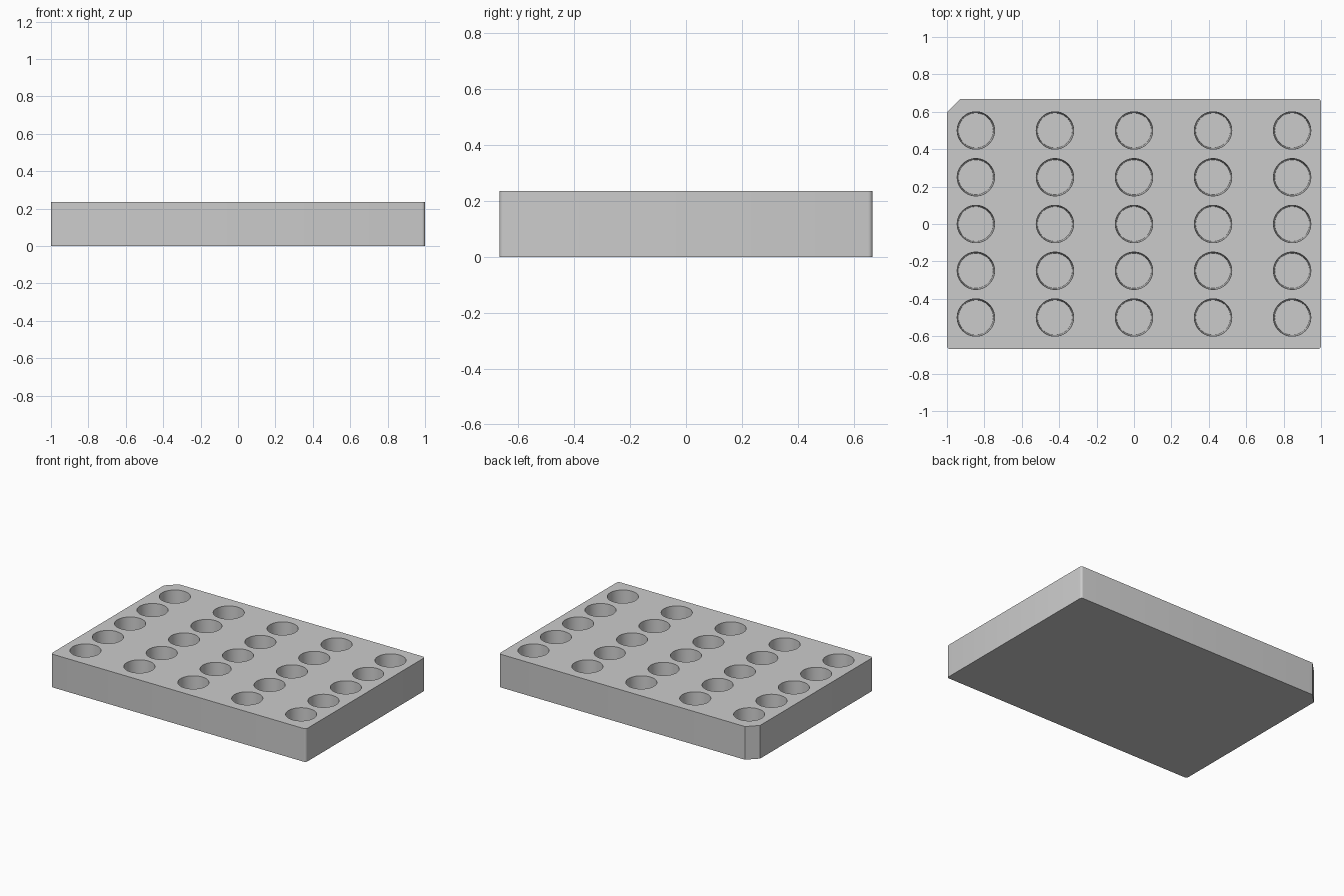
import bpy
import bmesh
import math
from mathutils import Matrix

cube = bpy.data.objects.get("Cube")
if cube:
    bpy.data.objects.remove(cube, do_unlink=True)

HALF_X, HALF_Y, HEIGHT = 1.0, 0.668, 0.235
PITCH_X, PITCH_Y = 0.4227, 0.25
TOP_R, BOTTOM_R, DEPTH = 0.1, 0.093, 0.2
NOTCH, CORNER_R = 0.07, 0.016

grey = bpy.data.materials.new("grey plastic")
grey.use_nodes = True
colour = (0.6, 0.6, 0.6, 1)
grey.diffuse_color = colour
grey.node_tree.nodes["Principled BSDF"].inputs["Base Color"].default_value = colour


def make_object(name, bm):
    bmesh.ops.recalc_face_normals(bm, faces=bm.faces)
    mesh = bpy.data.meshes.new(name)
    bm.to_mesh(mesh)
    bm.free()
    mesh.materials.append(grey)
    obj = bpy.data.objects.new(name, mesh)
    bpy.context.collection.objects.link(obj)
    return obj


# Block outline: three small rounded corners and one large chamfer
outline = []
for i, (sx, sy) in enumerate([(1, 1), (-1, 1), (-1, -1), (1, -1)]):
    if (sx, sy) == (-1, 1):
        outline += [(-HALF_X + NOTCH, HALF_Y), (-HALF_X, HALF_Y - NOTCH)]
        continue
    for step in range(5):
        a = math.radians(90 * i + 22.5 * step)
        outline.append((sx * (HALF_X - CORNER_R) + CORNER_R * math.cos(a),
                        sy * (HALF_Y - CORNER_R) + CORNER_R * math.sin(a)))

bm = bmesh.new()
base = bm.faces.new([bm.verts.new((x, y, 0)) for x, y in outline])
extruded = bmesh.ops.extrude_face_region(bm, geom=[base], use_keep_orig=True)
top = [v for v in extruded["geom"] if isinstance(v, bmesh.types.BMVert)]
bmesh.ops.translate(bm, verts=top, vec=(0, 0, HEIGHT))
rack = make_object("rack_block", bm)

# Tapered wells, slightly taller than their depth so they cut cleanly
bm = bmesh.new()
extra = 0.02
rim_r = TOP_R + (TOP_R - BOTTOM_R) * extra / DEPTH
for col in range(-2, 3):
    for row in range(-2, 3):
        place = Matrix.Translation((col * PITCH_X, row * PITCH_Y,
                                    HEIGHT + (extra - DEPTH) / 2))
        bmesh.ops.create_cone(bm, cap_ends=True, segments=64, radius1=BOTTOM_R,
                              radius2=rim_r, depth=DEPTH + extra, matrix=place)
wells = make_object("well_cutter", bm)
wells.hide_render = True

# Cut the wells, then drop the cutter
cut = rack.modifiers.new("wells", "BOOLEAN")
cut.operation = "DIFFERENCE"
cut.solver = "EXACT"
cut.object = wells
bpy.ops.object.select_all(action="DESELECT")
rack.select_set(True)
bpy.context.view_layer.objects.active = rack
bpy.ops.object.modifier_apply(modifier=cut.name)
bpy.data.objects.remove(wells, do_unlink=True)
bpy.ops.object.shade_smooth_by_angle(angle=math.radians(30))
